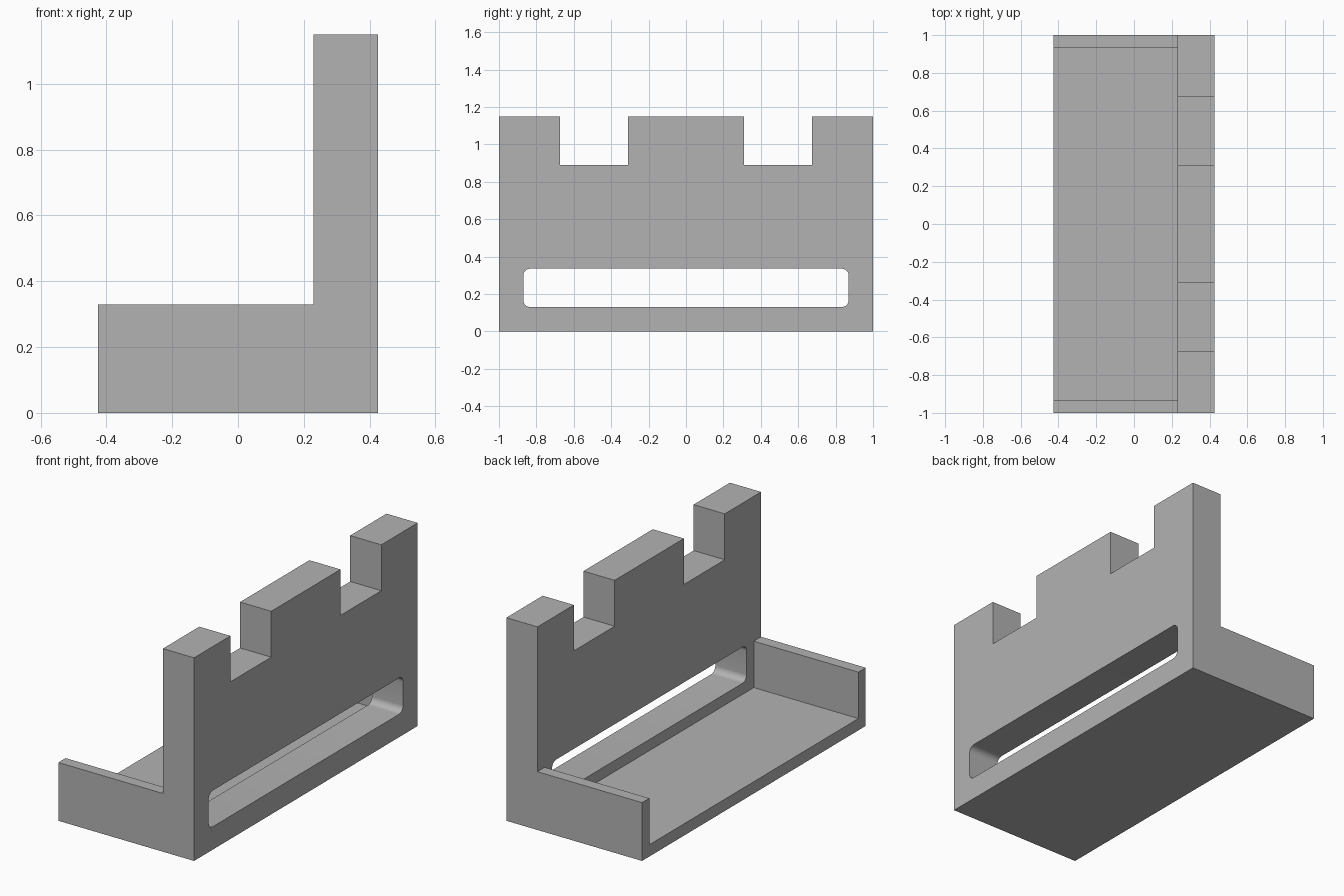
import bpy, bmesh, math
from mathutils import Matrix

if "Cube" in bpy.data.objects:
    bpy.data.objects.remove(bpy.data.objects["Cube"], do_unlink=True)

grey = bpy.data.materials.new("plain grey")
grey.use_nodes = True
grey.diffuse_color = (0.45, 0.45, 0.45, 1)
grey.node_tree.nodes["Principled BSDF"].inputs["Base Color"].default_value = grey.diffuse_color


def rounded_rect(y0, y1, z0, z1, r, steps=8):
    """Outline of a rectangle with rounded corners."""
    corners = [(y1 - r, z1 - r), (y0 + r, z1 - r), (y0 + r, z0 + r), (y1 - r, z0 + r)]
    return [(cy + r * math.cos(a), cz + r * math.sin(a))
            for i, (cy, cz) in enumerate(corners)
            for a in [math.pi / 2 * (i + s / steps) for s in range(steps + 1)]]


def extrude_outlines(name, outlines, x0, x1):
    """Extrude (y, z) outlines along x; inner outlines become holes."""
    curve = bpy.data.curves.new(name + "_profile", "CURVE")
    curve.dimensions = "2D"
    curve.fill_mode = "BOTH"
    curve.extrude = (x1 - x0) / 2
    for pts in outlines:
        spline = curve.splines.new("POLY")
        spline.points.add(len(pts) - 1)
        for p, (y, z) in zip(spline.points, pts):
            p.co = (y, z, 0, 1)
        spline.use_cyclic_u = True
    temp = bpy.data.objects.new(name + "_temp", curve)
    bpy.context.scene.collection.objects.link(temp)
    graph = bpy.context.evaluated_depsgraph_get()
    mesh = bpy.data.meshes.new_from_object(temp.evaluated_get(graph))
    bpy.data.objects.remove(temp, do_unlink=True)
    bpy.data.curves.remove(curve)

    # Weld, merge flat triangles, and stand the profile up in the y-z plane
    bm = bmesh.new()
    bm.from_mesh(mesh)
    bmesh.ops.remove_doubles(bm, verts=bm.verts, dist=0.0001)
    bmesh.ops.recalc_face_normals(bm, faces=bm.faces)
    stand = Matrix(((0, 0, 1, (x0 + x1) / 2), (1, 0, 0, 0), (0, 1, 0, 0), (0, 0, 0, 1)))
    bm.transform(stand)
    bm.to_mesh(mesh)
    bm.free()

    mesh.name = name
    mesh.materials.clear()
    mesh.materials.append(grey)
    obj = bpy.data.objects.new(name, mesh)
    bpy.context.scene.collection.objects.link(obj)
    bpy.ops.object.select_all(action="DESELECT")
    obj.select_set(True)
    bpy.context.view_layer.objects.active = obj
    bpy.ops.object.shade_smooth_by_angle(angle=math.radians(30))
    return obj


# Notched upright wall with a long rounded slot
top, notch = 1.15, 0.89
wall = [(-1, 0), (1, 0), (1, top), (0.675, top), (0.675, notch), (0.31, notch),
        (0.31, top), (-0.31, top), (-0.31, notch), (-0.675, notch), (-0.675, top), (-1, top)]
slot = rounded_rect(-0.87, 0.87, 0.13, 0.335, 0.037)
extrude_outlines("back_wall", [wall, slot], 0.23, 0.425)

# Shallow tray: floor with a low side at each end
inner, floor, rim = 0.935, 0.067, 0.33
tray = [(-1, 0), (1, 0), (1, rim), (inner, rim), (inner, floor),
        (-inner, floor), (-inner, rim), (-1, rim)]
extrude_outlines("tray", [tray], -0.425, 0.23)
